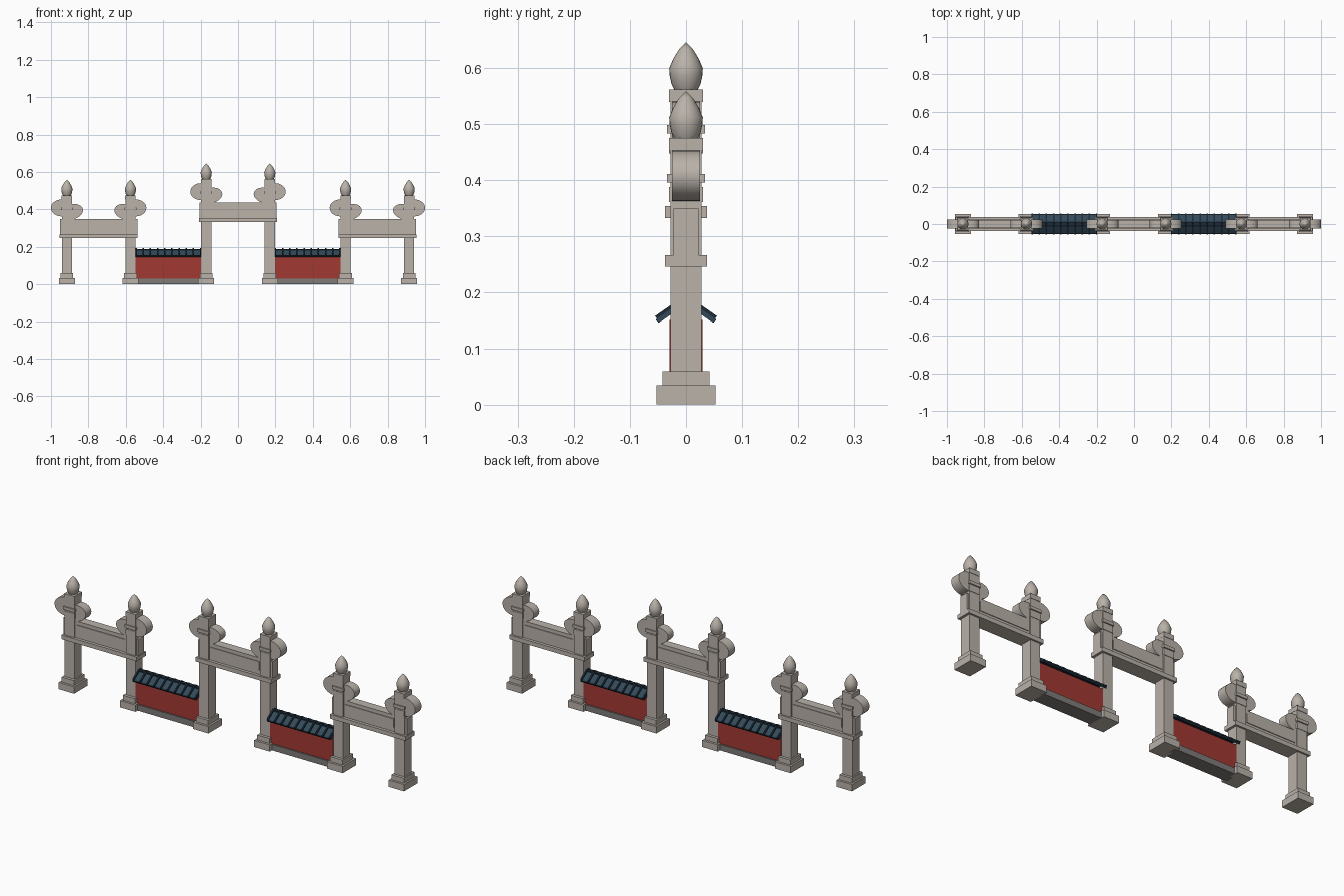
import bpy, bmesh, math
from mathutils import Matrix

if "Cube" in bpy.data.objects:
    bpy.data.objects.remove(bpy.data.objects["Cube"])


def material(name, rgb):
    m = bpy.data.materials.new(name)
    m.diffuse_color = (*rgb, 1)
    m.use_nodes = True
    m.node_tree.nodes["Principled BSDF"].inputs["Base Color"].default_value = m.diffuse_color
    return m


STONE = material("pale stone", (0.49, 0.445, 0.40))
PLINTH = material("grey plinth", (0.21, 0.20, 0.19))
RED = material("red plaster", (0.36, 0.04, 0.032))
TILE = material("blue slate tile", (0.032, 0.066, 0.10))
DARK = material("dark tile trim", (0.012, 0.024, 0.038))


def finish(bm, name, mat):
    bmesh.ops.recalc_face_normals(bm, faces=bm.faces)
    me = bpy.data.meshes.new(name)
    bm.to_mesh(me)
    bm.free()
    me.materials.append(mat)
    ob = bpy.data.objects.new(name, me)
    bpy.context.collection.objects.link(ob)
    return ob


def box(name, x, z0, z1, hx, hy, mat, y=0.0, tilt=0.0):
    bm = bmesh.new()
    bmesh.ops.create_cube(bm, size=1)
    m = (Matrix.Translation((x, y, (z0 + z1) / 2)) @ Matrix.Rotation(tilt, 4, 'X')
         @ Matrix.Diagonal((2 * hx, 2 * hy, z1 - z0, 1)))
    bm.transform(m)
    return finish(bm, name, mat)


def smooth(ob):
    bpy.ops.object.select_all(action='DESELECT')
    ob.select_set(True)
    bpy.context.view_layer.objects.active = ob
    bpy.ops.object.shade_smooth_by_angle(angle=math.radians(35))


def disc(name, x, z, rx, rz, hy, tilt):
    """Oval slab lying across the depth of the gate."""
    bm = bmesh.new()
    bmesh.ops.create_cone(bm, cap_ends=True, segments=32, radius1=1, radius2=1, depth=2 * hy)
    bm.transform(Matrix.Translation((x, 0, z)) @ Matrix.Rotation(tilt, 4, 'Y')
                 @ Matrix.Diagonal((rx, 1, rz, 1)) @ Matrix.Rotation(math.pi / 2, 4, 'X'))
    smooth(finish(bm, name, STONE))


def finial(x, z):
    """Bud-shaped lathe form."""
    profile = [(0, 0), (0.021, 0), (0.026, 0.010), (0.029, 0.024), (0.030, 0.037),
               (0.023, 0.054), (0.012, 0.072), (0, 0.084)]
    bm = bmesh.new()
    vs = [bm.verts.new((r, 0, h)) for r, h in profile]
    es = [bm.edges.new(p) for p in zip(vs, vs[1:])]
    bmesh.ops.spin(bm, geom=vs + es, cent=(0, 0, 0), axis=(0, 0, 1), angle=2 * math.pi, steps=24)
    bmesh.ops.remove_doubles(bm, verts=bm.verts, dist=0.0002)
    bm.transform(Matrix.Translation((x, 0, z)))
    smooth(finish(bm, "finial", STONE))


def column(x, lift, out):
    """Column with stepped foot, bands, cloud scrolls and finial."""
    box("column_foot", x, 0, 0.034, 0.043, 0.053, STONE)
    box("column_step", x, 0.034, 0.059, 0.034, 0.042, STONE)
    box("column_shaft", x, 0.059, 0.475 + lift, 0.027, 0.028, STONE)
    box("column_collar", x, 0.361 + lift, 0.388 + lift, 0.028, 0.030, STONE)
    box("column_band", x, 0.396 + lift, 0.411 + lift, 0.031, 0.034, STONE)
    box("column_cap", x, 0.452 + lift, 0.475 + lift, 0.028, 0.030, STONE)
    disc("outer_cloud_scroll", x + out * 0.029, 0.408 + lift, 0.056, 0.045, 0.025, 0)
    disc("inner_cloud_scroll", x - out * 0.029, 0.388 + lift, 0.058, 0.040, 0.022, out * 0.25)
    finial(x, 0.475 + lift)


def gate(cx, lift):
    """Two columns joined by a lintel."""
    for s in (-1, 1):
        column(cx + s * 0.17, lift, s)
    box("lintel_lip", cx, 0.246 + lift, 0.267 + lift, 0.209, 0.037, STONE)
    box("lintel_board", cx, 0.267 + lift, 0.350 + lift, 0.207, 0.022, STONE)
    box("lintel_panel", cx, 0.288 + lift, 0.332 + lift, 0.135, 0.0255, STONE)


def wall(cx):
    """Low plastered wall with a little tiled roof."""
    h = 0.176
    box("wall_plinth", cx, 0, 0.030, h, 0.036, PLINTH)
    box("wall_body", cx, 0.030, 0.152, h, 0.029, RED)
    box("roof_ridge", cx, 0.172, 0.189, h, 0.010, DARK)
    a = math.radians(35)
    for s in (-1, 1):
        box("roof_slope", cx, 0.163, 0.171, h, 0.030, TILE, s * 0.026, -s * a)
        box("roof_eave", cx, 0.146, 0.155, h, 0.003, DARK, s * 0.049, -s * a)
        for i in range(10):
            box("roof_rib", cx - h + 0.004 + i * (2 * h - 0.008) / 9, 0.165, 0.177,
                0.004, 0.030, DARK, s * 0.027, -s * a)


gate(0, 0.087)
for side in (-1, 1):
    gate(side * 0.745, 0)
    wall(side * 0.3725)
